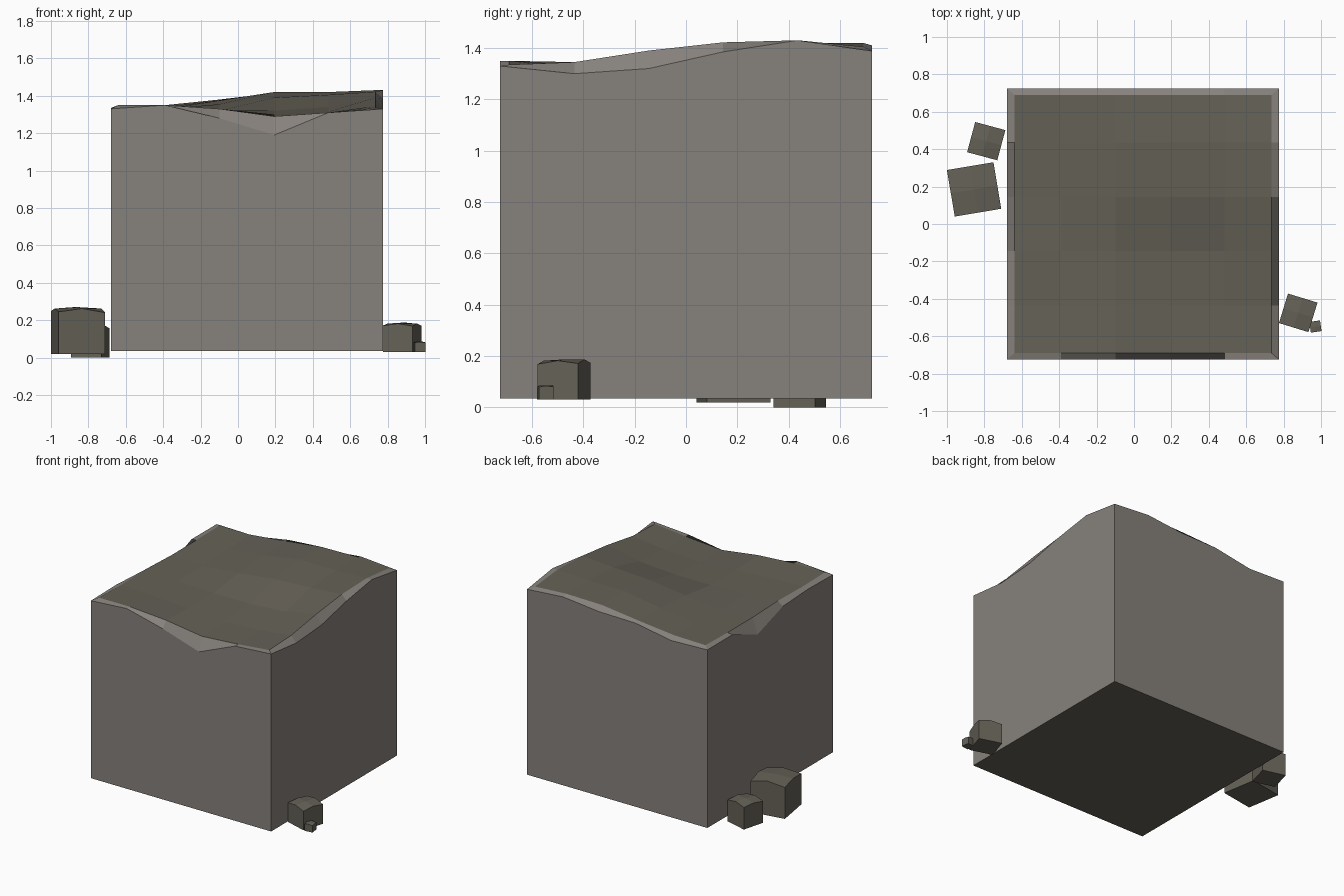
import bpy, bmesh, math
from mathutils import Matrix, Vector

if "Cube" in bpy.data.objects:
    bpy.data.objects.remove(bpy.data.objects["Cube"])


def material(name, rgb):
    m = bpy.data.materials.new(name)
    m.diffuse_color = (*rgb, 1)
    m.use_nodes = True
    m.node_tree.nodes["Principled BSDF"].inputs["Base Color"].default_value = m.diffuse_color
    return m


SIDE = material("stone_side", (0.24, 0.22, 0.20))
TOP = material("stone_top", (0.13, 0.12, 0.095))


def block(name, xs, ys, heights, base, mats, rim=None, place=Matrix()):
    """Solid with an uneven gridded top; rim is an optional outer loop of points."""
    bm = bmesh.new()
    nx, ny = len(xs), len(ys)
    g = [[bm.verts.new((x, y, heights[j][i])) for i, x in enumerate(xs)]
         for j, y in enumerate(ys)]
    for j in range(ny - 1):
        for i in range(nx - 1):
            bm.faces.new((g[j][i], g[j][i + 1], g[j + 1][i + 1], g[j + 1][i]))
    # perimeter, counter-clockwise from the front left corner
    loop = (g[0][:-1] + [g[j][-1] for j in range(ny - 1)]
            + g[-1][:0:-1] + [g[j][0] for j in range(ny - 1, 0, -1)])
    n = len(loop)
    if rim:
        outer = [bm.verts.new(p) for p in rim]
        for k in range(n):
            q = (k + 1) % n
            bm.faces.new((loop[k], outer[k], outer[q], loop[q])).material_index = 1
        loop = outer
    # walls and flat underside
    ids = [0, nx - 1, nx + ny - 2, 2 * nx + ny - 3]
    foot = [bm.verts.new((loop[k].co.x, loop[k].co.y, base)) for k in ids]
    for s in range(4):
        e = ids[s + 1] if s < 3 else n
        edge = [loop[k % n] for k in range(e, ids[s] - 1, -1)]
        bm.faces.new([foot[s], foot[(s + 1) % 4]] + edge).material_index = 1
    bm.faces.new(foot[::-1])
    bmesh.ops.recalc_face_normals(bm, faces=bm.faces)
    bm.transform(place)
    me = bpy.data.meshes.new(name)
    bm.to_mesh(me)
    bm.free()
    for m in mats:
        me.materials.append(m)
    ob = bpy.data.objects.new(name, me)
    bpy.context.collection.objects.link(ob)
    return ob


# Main block: wavy top inside a chipped rim
X = [-0.68 + 0.291 * i for i in range(6)]
Y = [-0.725 + 0.29 * i for i in range(6)]
inner_x = [X[0] + 0.04] + X[1:5] + [X[5] - 0.04]
inner_y = [Y[0] + 0.035] + Y[1:5] + [Y[5] - 0.035]
top = [[1.350, 1.350, 1.330, 1.290, 1.310, 1.335],
       [1.345, 1.335, 1.320, 1.300, 1.315, 1.345],
       [1.350, 1.330, 1.320, 1.320, 1.340, 1.390],
       [1.340, 1.330, 1.355, 1.390, 1.405, 1.422],
       [1.340, 1.340, 1.375, 1.420, 1.420, 1.430],
       [1.345, 1.350, 1.380, 1.415, 1.420, 1.405]]
front = [1.33, 1.35, 1.28, 1.19, 1.31]
right = [1.33, 1.30, 1.32, 1.385, 1.43]
back = [1.388, 1.41, 1.38, 1.375, 1.325]
left = [1.335, 1.335, 1.226, 1.32, 1.335]
rim = ([(X[i], Y[0], front[i]) for i in range(5)]
       + [(X[5], Y[i], right[i]) for i in range(5)]
       + [(X[5 - i], Y[5], back[i]) for i in range(5)]
       + [(X[0], Y[5 - i], left[i]) for i in range(5)])
block("main_stone_block", inner_x, inner_y, top, 0.035, (TOP, SIDE), rim)

# Loose rubble: centre x, y, base z, width, height, turn, narrowing at the top
rubble = [("large_left_rubble", -0.855, 0.185, 0.02, 0.252, 0.25, 9.5),
          ("small_left_rubble", -0.79, 0.443, 0.0, 0.167, 0.175, -15),
          ("right_rubble", 0.878, -0.475, 0.03, 0.165, 0.157, -17),
          ("right_pebble", 0.97, -0.548, 0.03, 0.058, 0.056, 8)]
for name, x, y, z, w, h, turn in rubble:
    r = w / 2
    low, mid = h * 0.9, h * 0.97
    tops = [[low, mid, low * 0.98], [mid, h, mid], [low * 1.02, h, low]]
    place = Matrix.Translation((x, y, z)) @ Matrix.Rotation(math.radians(turn), 4, 'Z')
    ob = block(name, [-r, 0, r], [-r, 0, r], tops, 0, (TOP, TOP), None, place)
